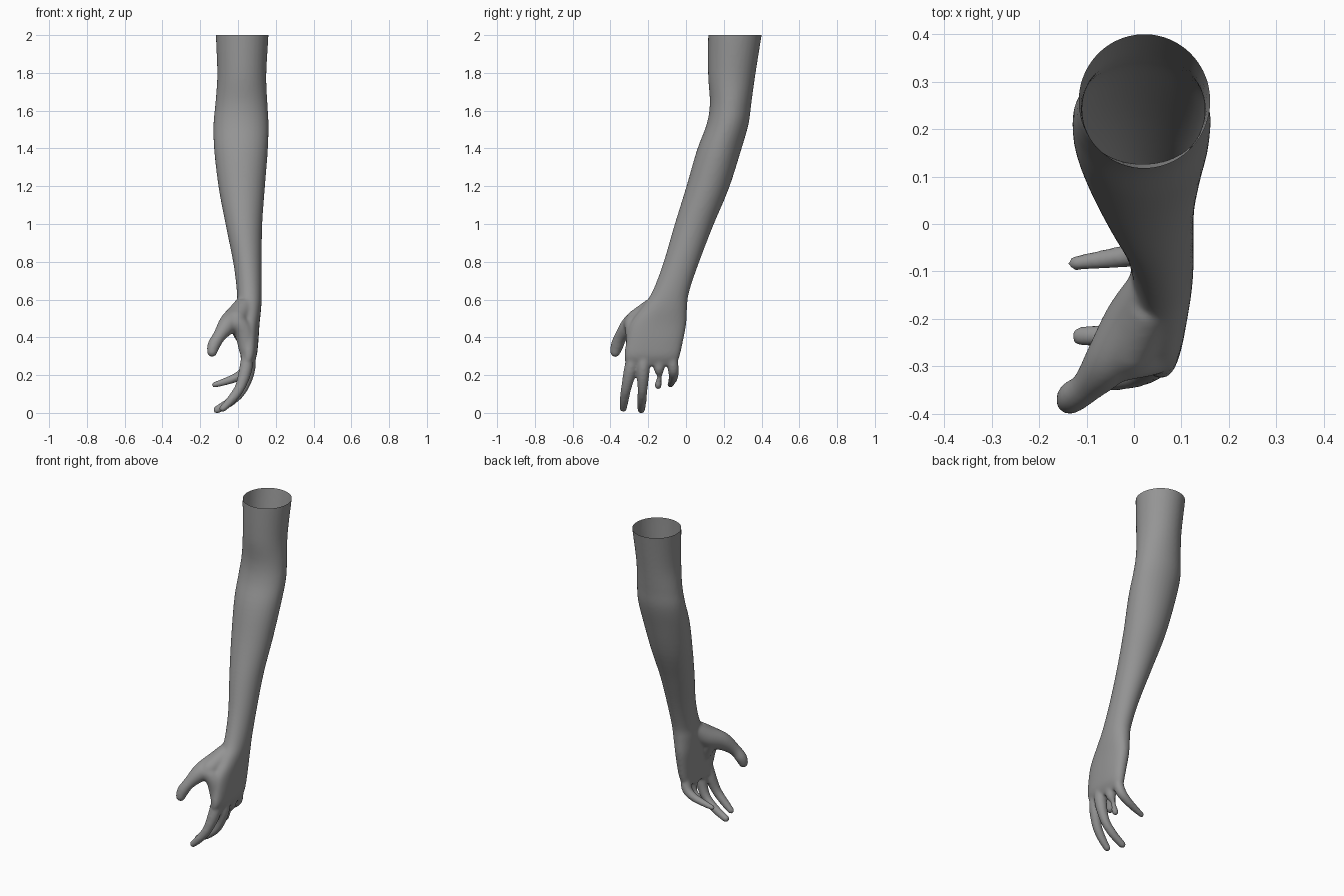
import bpy, bmesh, math
from mathutils import Vector

if "Cube" in bpy.data.objects:
    bpy.data.objects.remove(bpy.data.objects["Cube"])

SIDES = 32


def spline(rows, steps):
    """Catmull-Rom interpolation of equal-length number rows."""
    out = []
    pts = [rows[0]] + rows + [rows[-1]]
    for i in range(1, len(pts) - 2):
        p0, p1, p2, p3 = pts[i - 1:i + 3]
        for s in range(steps):
            t = s / steps
            out.append([0.5 * (2 * b + (c - a) * t + (2 * a - 5 * b + 4 * c - d) * t * t
                               + (3 * b - a - 3 * c + d) * t ** 3)
                        for a, b, c, d in zip(p0, p1, p2, p3)])
    return out + [list(rows[-1])]


def loft(bm, loops):
    """Closed shell through a list of vertex loops."""
    rings = [[bm.verts.new(co) for co in loop] for loop in loops]
    faces = [bm.faces.new(rings[0][::-1]), bm.faces.new(rings[-1])]
    for lo, hi in zip(rings, rings[1:]):
        for i in range(SIDES):
            j = (i + 1) % SIDES
            faces.append(bm.faces.new((lo[i], lo[j], hi[j], hi[i])))
    bmesh.ops.recalc_face_normals(bm, faces=faces)


def limb(bm, rows):
    """Horizontal rounded sections: z, centre x, centre y, half x, half y, roundness power."""
    loops = []
    for z, cx, cy, a, b, p in spline(rows, 5):
        loop = []
        for i in range(SIDES):
            t = 2 * math.pi * (i + 0.5) / SIDES
            x = a * math.copysign(abs(math.cos(t)) ** p, math.cos(t))
            y = b * math.copysign(abs(math.sin(t)) ** p, math.sin(t))
            loop.append((cx + x, cy + y, z))
        loops.append(loop)
    loft(bm, loops)


def digit(bm, rows):
    """Tapered round tube with a rounded tip: x, y, z, radius."""
    pts = spline(rows, 6)
    end, r = Vector(pts[-1][:3]), pts[-1][3]
    d = (end - Vector(pts[-2][:3])).normalized()
    for k in (25, 45, 65, 82):
        k = math.radians(k)
        pts.append([*(end + d * r * math.sin(k)), r * math.cos(k)])
    loops = []
    for i, p in enumerate(pts):
        d = Vector(pts[min(i + 1, len(pts) - 1)][:3]) - Vector(pts[max(i - 1, 0)][:3])
        u = d.cross(Vector((0, 1, 0.2))).normalized()
        v = d.cross(u).normalized()
        loops.append([Vector(p[:3]) + p[3] * (u * math.cos(2 * math.pi * k / SIDES)
                      + v * math.sin(2 * math.pi * k / SIDES)) for k in range(SIDES)])
    loft(bm, loops)


bm = bmesh.new()

# Upper arm, forearm, wrist and palm
limb(bm, [
    (2.06, 0.022, 0.265, 0.140, 0.145, 1),
    (2.00, 0.022, 0.258, 0.139, 0.141, 1),
    (1.80, 0.020, 0.242, 0.130, 0.125, 1),
    (1.65, 0.018, 0.236, 0.138, 0.110, 1),
    (1.54, 0.016, 0.220, 0.146, 0.111, 1),
    (1.40, 0.016, 0.174, 0.142, 0.117, 1),
    (1.20, 0.020, 0.113, 0.122, 0.114, 1),
    (1.00, 0.032, 0.040, 0.096, 0.103, 1),
    (0.80, 0.051, -0.028, 0.075, 0.094, 1),
    (0.65, 0.060, -0.082, 0.066, 0.098, 0.95),
    (0.57, 0.058, -0.114, 0.065, 0.120, 0.9),
    (0.48, 0.055, -0.148, 0.059, 0.149, 0.85),
    (0.38, 0.057, -0.168, 0.050, 0.150, 0.8),
    (0.31, 0.056, -0.180, 0.042, 0.146, 0.78),
    (0.26, 0.046, -0.184, 0.029, 0.132, 0.8),
])

# Thumb with its fleshy base
digit(bm, [(0.04, -0.12, 0.60, 0.045), (0.0, -0.20, 0.53, 0.060),
           (-0.050, -0.285, 0.483, 0.053), (-0.098, -0.342, 0.42, 0.035),
           (-0.128, -0.364, 0.37, 0.034), (-0.137, -0.374, 0.335, 0.028)])
# Webs between the thumb and the index finger
digit(bm, [(-0.055, -0.285, 0.482, 0.052), (0.0, -0.275, 0.478, 0.052),
           (0.035, -0.268, 0.43, 0.052), (0.05, -0.27, 0.34, 0.044)])
digit(bm, [(-0.010, -0.215, 0.51, 0.055), (0.030, -0.22, 0.42, 0.048)])
digit(bm, [(0.035, -0.17, 0.57, 0.055), (-0.010, -0.265, 0.50, 0.056)])
# Index finger
digit(bm, [(0.055, -0.270, 0.37, 0.028), (0.042, -0.292, 0.25, 0.035),
           (0.012, -0.315, 0.15, 0.028), (-0.030, -0.326, 0.088, 0.025),
           (-0.080, -0.332, 0.035, 0.020)])
# Middle finger
digit(bm, [(0.060, -0.215, 0.37, 0.028), (0.058, -0.226, 0.25, 0.035),
           (0.025, -0.230, 0.14, 0.027), (-0.035, -0.234, 0.075, 0.025),
           (-0.112, -0.237, 0.028, 0.021)])
# Short ring finger stub
digit(bm, [(0.060, -0.135, 0.34, 0.028), (0.052, -0.143, 0.25, 0.029),
           (0.036, -0.140, 0.205, 0.014), (0.020, -0.147, 0.165, 0.019),
           (0.014, -0.148, 0.155, 0.020)])
# Little finger
digit(bm, [(0.060, -0.085, 0.36, 0.028), (0.045, -0.068, 0.25, 0.030),
           (0.000, -0.066, 0.205, 0.025), (-0.060, -0.074, 0.180, 0.021),
           (-0.125, -0.083, 0.160, 0.016)])

mesh = bpy.data.meshes.new("arm_and_hand")
bm.to_mesh(mesh)
bm.free()
arm = bpy.data.objects.new("arm_and_hand", mesh)
bpy.context.collection.objects.link(arm)
bpy.context.view_layer.objects.active = arm
arm.select_set(True)

# Fuse the parts into one skin and soften the joins
remesh = arm.modifiers.new("fuse", 'REMESH')
remesh.mode = 'VOXEL'
remesh.voxel_size = 0.007
soften = arm.modifiers.new("soften", 'SMOOTH')
soften.factor = 0.5
soften.iterations = 14
for name in ("fuse", "soften"):
    bpy.ops.object.modifier_apply(modifier=name)

# Stand on the ground and cut the upper arm open at the top
bm = bmesh.new()
bm.from_mesh(arm.data)
low = min(v.co.z for v in bm.verts)
bmesh.ops.translate(bm, verts=bm.verts[:], vec=(0, 0, -low))
bmesh.ops.bisect_plane(bm, geom=bm.verts[:] + bm.edges[:] + bm.faces[:],
                       plane_co=(0, 0, 2), plane_no=(0, 0, 1), clear_outer=True)
bm.to_mesh(arm.data)
bm.free()
bpy.ops.object.shade_smooth()

# Dark grey skin
skin = bpy.data.materials.new("dark_grey")
skin.diffuse_color = (0.3, 0.3, 0.3, 1)
skin.use_nodes = True
skin.node_tree.nodes["Principled BSDF"].inputs["Base Color"].default_value = skin.diffuse_color
arm.data.materials.clear()
arm.data.materials.append(skin)
